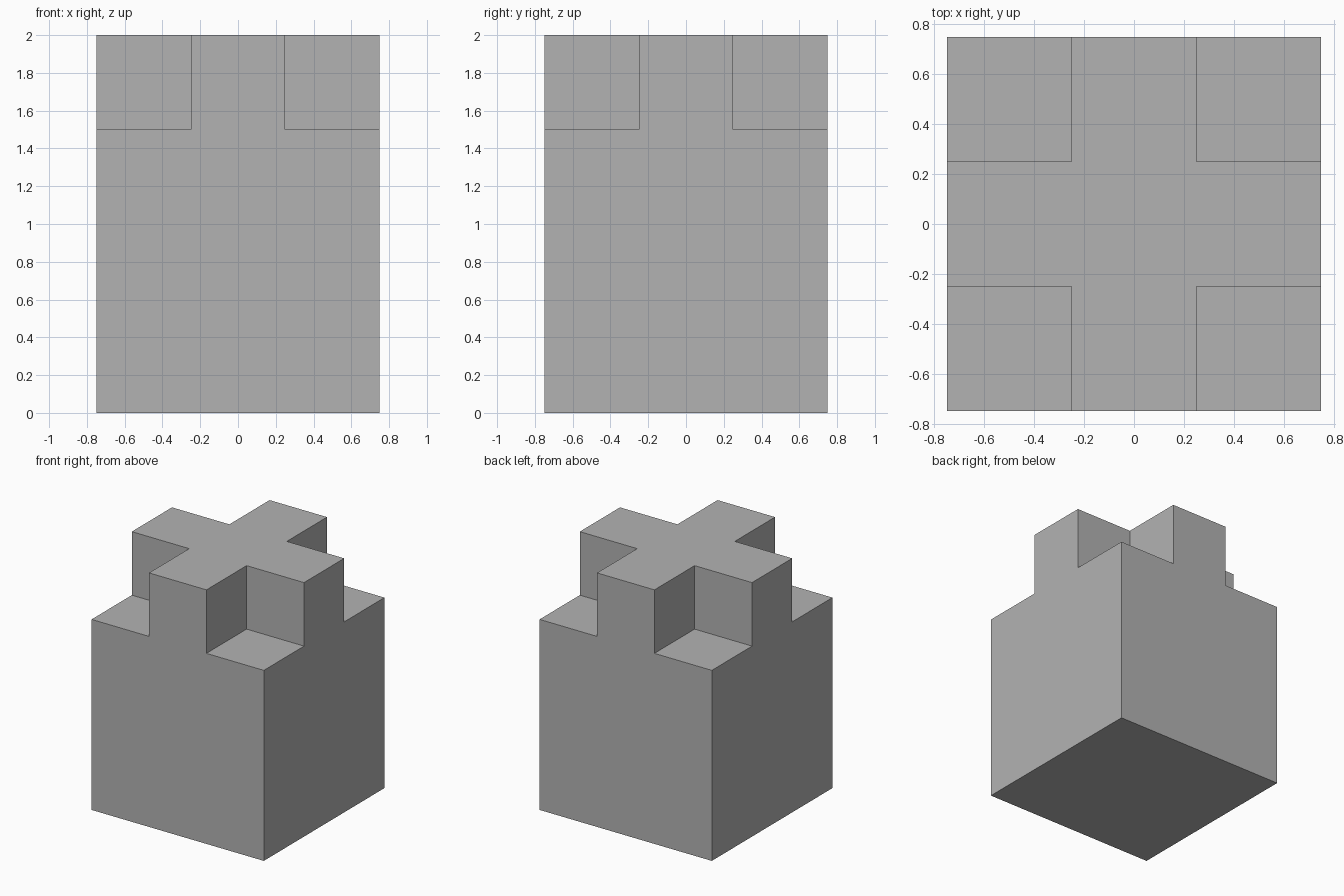
import bpy, bmesh
from mathutils import Matrix, Vector

cube = bpy.data.objects.get("Cube")
if cube:
    bpy.data.objects.remove(cube, do_unlink=True)

WIDTH, BODY_HEIGHT, TOTAL_HEIGHT, ARM = 1.5, 1.5, 2.0, 0.25

# Single flat grey
grey = bpy.data.materials.new("plain grey")
grey.use_nodes = True
colour = (0.45, 0.45, 0.45, 1)
grey.diffuse_color = colour
grey.node_tree.nodes["Principled BSDF"].inputs["Base Color"].default_value = colour

# Square body standing on the ground
bm = bmesh.new()
bmesh.ops.create_cube(bm, size=1, matrix=Matrix.Translation((0, 0, BODY_HEIGHT / 2))
                      @ Matrix.Diagonal((WIDTH, WIDTH, BODY_HEIGHT, 1)))

# Slice the body along the edges of the cross arms
for axis in (Vector((1, 0, 0)), Vector((0, 1, 0))):
    for side in (-ARM, ARM):
        bmesh.ops.bisect_plane(bm, geom=bm.verts[:] + bm.edges[:] + bm.faces[:],
                               plane_co=axis * side, plane_no=axis)

# Raise the cross, leaving the four corners as notches
cross = []
for face in bm.faces:
    centre = face.calc_center_median()
    if face.normal.z > 0.9 and min(abs(centre.x), abs(centre.y)) < ARM:
        cross.append(face)
raised = bmesh.ops.extrude_face_region(bm, geom=cross)["geom"]
bmesh.ops.translate(bm, verts=[v for v in raised if isinstance(v, bmesh.types.BMVert)],
                    vec=(0, 0, TOTAL_HEIGHT - BODY_HEIGHT))
leftover = [f for f in cross if f.is_valid]
if leftover:
    bmesh.ops.delete(bm, geom=leftover, context="FACES")

# Merge coplanar pieces into clean flat faces
bmesh.ops.dissolve_limit(bm, angle_limit=0.01, verts=bm.verts[:], edges=bm.edges[:])
bmesh.ops.recalc_face_normals(bm, faces=bm.faces[:])

mesh = bpy.data.meshes.new("cross_topped_block")
bm.to_mesh(mesh)
bm.free()
mesh.materials.append(grey)
bpy.context.collection.objects.link(bpy.data.objects.new("cross_topped_block", mesh))
